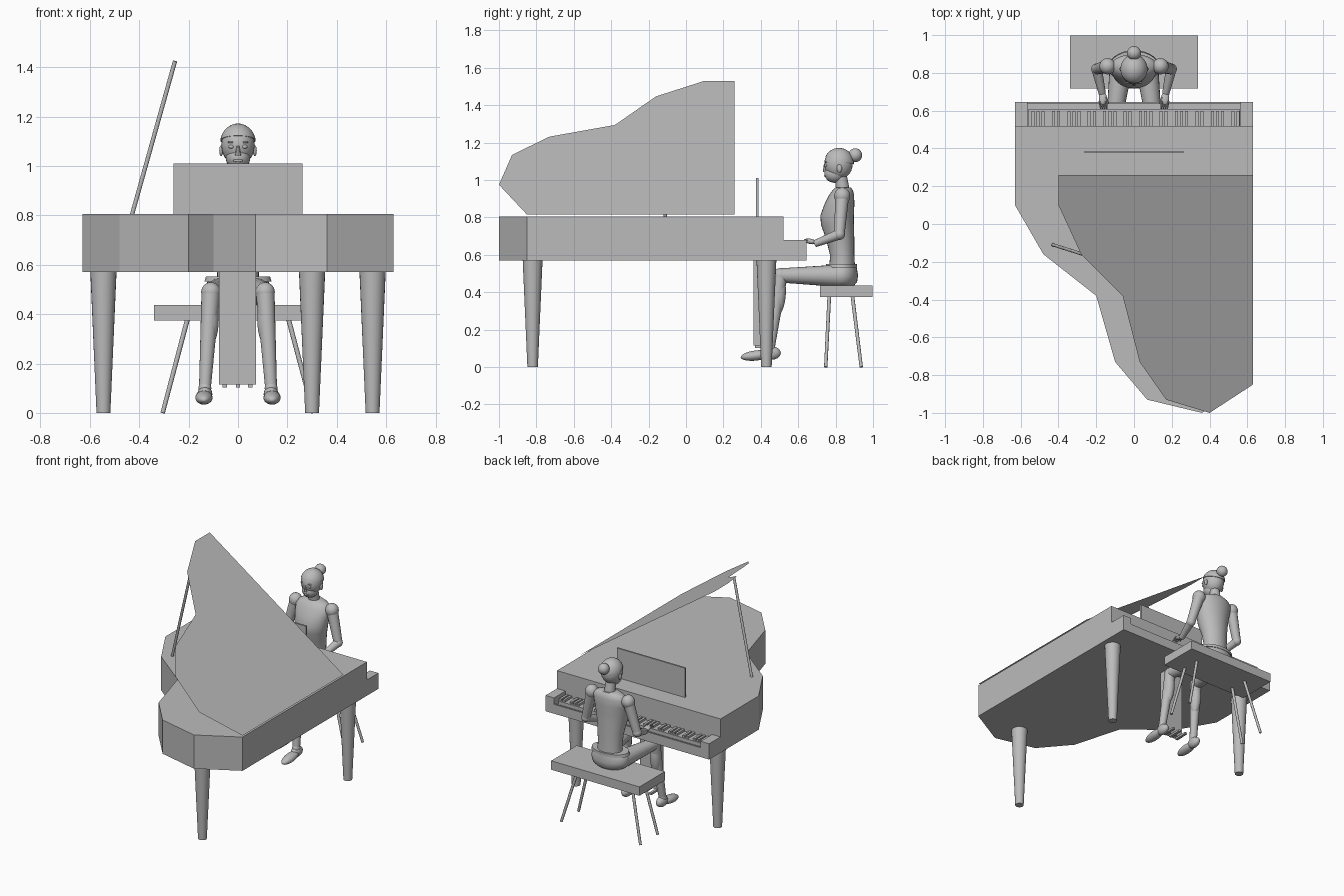
import bpy, bmesh, math
from mathutils import Vector, Matrix

cube = bpy.data.objects.get("Cube")
if cube:
    bpy.data.objects.remove(cube, do_unlink=True)

GREY = (0.5, 0.5, 0.5, 1)
mat = bpy.data.materials.new("plain grey")
mat.use_nodes = True
mat.diffuse_color = GREY
mat.node_tree.nodes["Principled BSDF"].inputs["Base Color"].default_value = GREY


def finish(name, bm, smooth=False):
    bmesh.ops.recalc_face_normals(bm, faces=bm.faces)
    me = bpy.data.meshes.new(name)
    bm.to_mesh(me)
    bm.free()
    me.materials.append(mat)
    ob = bpy.data.objects.new(name, me)
    bpy.context.collection.objects.link(ob)
    if smooth:
        bpy.ops.object.select_all(action='DESELECT')
        ob.select_set(True)
        bpy.context.view_layer.objects.active = ob
        bpy.ops.object.shade_smooth_by_angle(angle=math.radians(40))
    return ob


def box(name, x, y, z):
    bm = bmesh.new()
    size = Vector((x[1] - x[0], y[1] - y[0], z[1] - z[0]))
    mid = Vector((sum(x), sum(y), sum(z))) / 2
    bmesh.ops.create_cube(bm, size=1, matrix=Matrix.LocRotScale(mid, None, size))
    return finish(name, bm)


def rod(name, a, b, r1, r2, sides=20):
    a, b = Vector(a), Vector(b)
    d = b - a
    bm = bmesh.new()
    m = Matrix.Translation((a + b) / 2) @ d.to_track_quat('Z', 'Y').to_matrix().to_4x4()
    bmesh.ops.create_cone(bm, cap_ends=True, segments=sides, radius1=r1,
                          radius2=r2, depth=d.length, matrix=m)
    return finish(name, bm, True)


def ball(name, at, size, tilt=0, cut=None):
    bm = bmesh.new()
    m = Matrix.LocRotScale(Vector(at), Matrix.Rotation(tilt, 3, 'X'), Vector(size))
    bmesh.ops.create_uvsphere(bm, u_segments=24, v_segments=14, radius=1)
    if cut is not None:
        res = bmesh.ops.bisect_plane(bm, geom=bm.verts[:] + bm.edges[:] + bm.faces[:],
                                     plane_co=(0, 0, cut), plane_no=(0, 0, 1), clear_inner=True)
        rim = [e for e in res["geom_cut"] if isinstance(e, bmesh.types.BMEdge)]
        bmesh.ops.contextual_create(bm, geom=rim)
    bm.transform(m)
    return finish(name, bm, True)


def loft(name, rings, sides=28):
    """Stack of ellipses: centre y, height z, half width, half depth."""
    bm = bmesh.new()
    loops = [[bm.verts.new((w * math.cos(t), y + d * math.sin(t), z))
              for t in (math.tau * i / sides for i in range(sides))]
             for y, z, w, d in rings]
    for lo, hi in zip(loops, loops[1:]):
        for i in range(sides):
            j = (i + 1) % sides
            bm.faces.new((lo[i], lo[j], hi[j], hi[i]))
    bm.faces.new(loops[0])
    bm.faces.new(loops[-1])
    return finish(name, bm, True)


def sheet(name, points, depth=0):
    bm = bmesh.new()
    face = bm.faces.new([bm.verts.new(p) for p in points])
    if depth:
        ext = bmesh.ops.extrude_face_region(bm, geom=[face])["geom"]
        bmesh.ops.translate(bm, vec=(0, 0, depth),
                            verts=[v for v in ext if isinstance(v, bmesh.types.BMVert)])
    return finish(name, bm)


# Piano case with its curved side
case = [(-.63, .52), (-.63, .1), (-.48, -.16), (-.2, -.38), (-.1, -.73),
        (.07, -.93), (.36, -1), (.63, -.85), (.63, .52)]
sheet("piano_case", [(x, y, .57) for x, y in case], .235)

# Open lid, hinged along the straight side
lid = [(-.4, .26), (-.4, .1), (-.28, -.16), (-.06, -.38), (.03, -.73),
       (.17, -.93), (.4, -1), (.63, -.85), (.63, .26)]
sheet("lid", [(x, y, .815 + (.63 - x) * .695) for x, y in lid])
rod("lid_prop", (-.43, -.11, .8), (-.255, -.165, 1.425), .009, .009, 10)

# Keyboard
box("key_bed", (-.57, .57), (.52, .635), (.57, .62))
box("key_rail", (-.57, .57), (.635, .645), (.57, .635))
box("white_keys", (-.56, .56), (.52, .605), (.62, .645))
for s, side in ((-1, "right"), (1, "left")):
    box(side + "_key_block", sorted((s * .565, s * .63)), (.52, .645), (.57, .68))
for octave in range(6):
    for step in (0, .027, .054, .108, .135):
        x = -.535 + octave * .19 + step
        box("black_key", (x - .008, x + .008), (.52, .598), (.645, .66))

# Music stand, legs and pedals
box("music_stand", (-.262, .262), (.375, .387), (.8, 1.01))
for x, y in ((-.545, .43), (.545, .43), (.3, -.82)):
    rod("piano_leg", (x, y, 0), (x, y, .57), .028, .053, 24)
box("pedal_box", (-.077, .073), (.36, .4), (.115, .57))
for x in (-.053, 0, .05):
    box("pedal", (x - .009, x + .009), (.37, .47), (.103, .117))

# Bench
box("bench_seat", (-.34, .34), (.717, .998), (.375, .437))
for s in (-1, 1):
    for top, foot in ((.766, .747), (.89, .937)):
        rod("bench_leg", (s * .305, foot, 0), (s * .205, top, .378), .009, .01, 10)

# Seated figure: trunk
loft("torso", [(.835, .545, .085, .068), (.835, .6, .083, .065), (.825, .68, .09, .075),
               (.81, .76, .105, .088), (.808, .81, .115, .09), (.82, .87, .122, .08),
               (.832, .92, .125, .067), (.838, .945, .1, .055), (.84, .96, .06, .042)])
loft("pelvis", [(.83, .437, .1, .07), (.83, .455, .125, .085), (.83, .49, .135, .09),
                (.83, .53, .125, .083), (.835, .55, .1, .075)])
loft("waistband", [(.83, .532, .136, .085), (.832, .552, .13, .083)])
rod("neck", (0, .84, .94), (0, .825, 1.03), .036, .033)

# Head, hair and face
ball("skull", (0, .815, 1.085), (.068, .076, .082))
ball("jaw", (0, .795, 1.035), (.05, .055, .05))
ball("hair", (0, .818, 1.092), (.073, .08, .08), -.25, .15)
ball("hair_bun", (0, .905, 1.133), (.037, .037, .037))
rod("nose", (0, .743, 1.043), (0, .742, 1.085), .012, .005, 8)
ball("mouth", (0, .745, 1.022), (.02, .006, .006))
for s, side in ((-1, "right"), (1, "left")):
    ball(side + "_eye", (s * .027, .748, 1.078), (.011, .008, .008))
    ball(side + "_brow", (s * .027, .748, 1.096), (.016, .006, .004))
    ball(side + "_ear", (s * .068, .82, 1.062), (.008, .014, .022))

    # Arms reaching to the keys
    shoulder, elbow = (s * .14, .835, .915), (s * .197, .82, .71)
    wrist = (s * .168, .69, .66)
    ball(side + "_shoulder", shoulder, (.043, .043, .045))
    rod(side + "_upper_arm", elbow, shoulder, .028, .037)
    ball(side + "_elbow", elbow, (.03, .03, .03))
    rod(side + "_forearm", wrist, elbow, .019, .028)
    ball(side + "_palm", (s * .165, .665, .672), (.021, .035, .014), -.2)
    for i in range(4):
        x = s * (.149 + i * .011)
        rod(side + "_finger", (x, .65, .68), (x - s * .006, .61, .668), .006, .004, 8)
    rod(side + "_thumb", (s * .15, .672, .675), (s * .136, .637, .67), .007, .005, 8)

    # Legs and feet
    hip, knee, ankle = (s * .07, .82, .488), (s * .11, .505, .49), (s * .134, .45, .1)
    rod(side + "_thigh", knee, hip, .038, .06)
    ball(side + "_knee", knee, (.039, .039, .039))
    rod(side + "_shin", ankle, knee, .024, .038)
    ball(side + "_calf", (s * .114, .495, .38), (.036, .038, .11), -.1)
    ball(side + "_ankle", ankle, (.026, .028, .028))
    ball(side + "_heel", (s * .134, .455, .075), (.03, .052, .036))
    ball(side + "_toes", (s * .138, .375, .062), (.035, .083, .027), .12)
